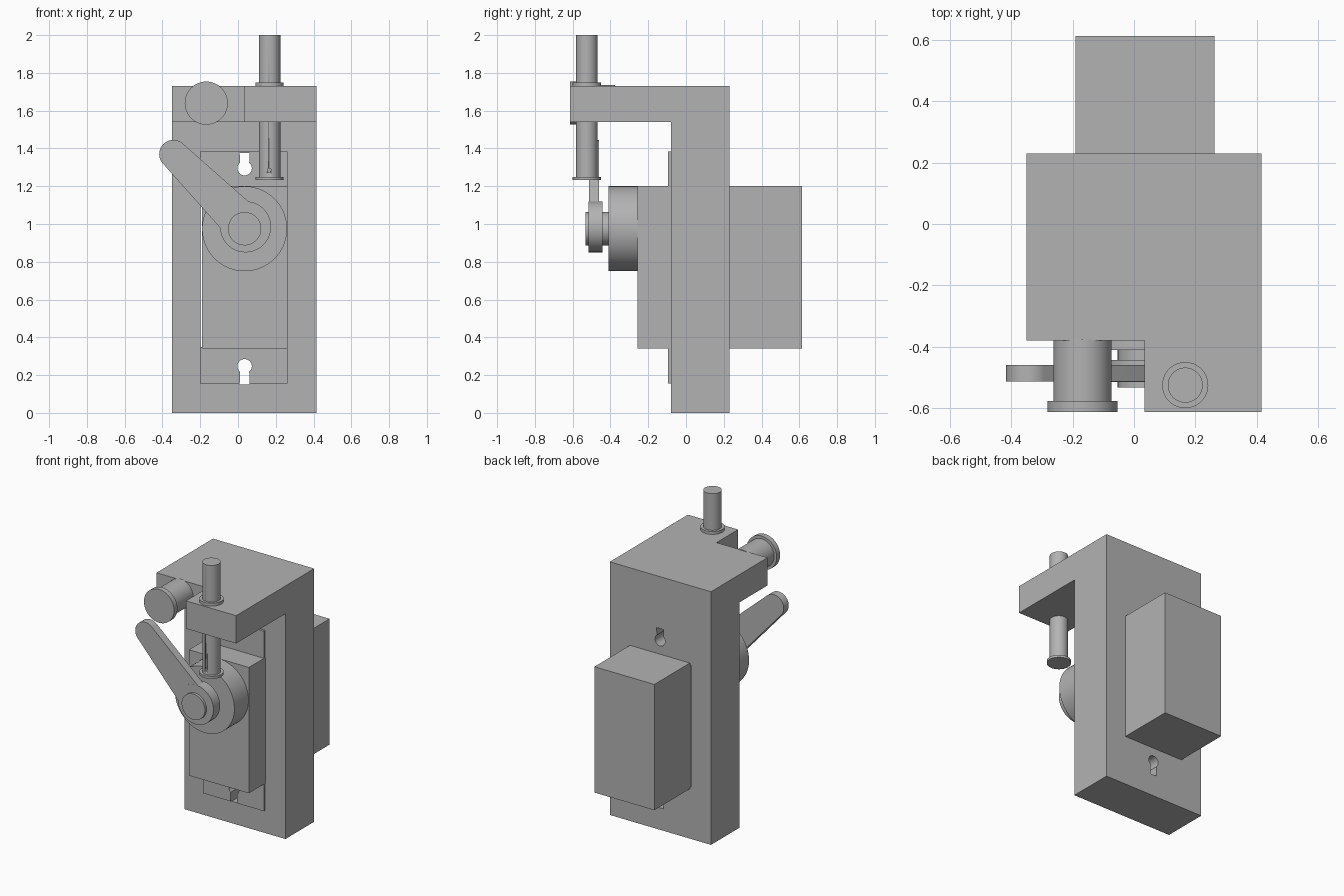
import bpy, bmesh, math
from mathutils import Vector

default = bpy.data.objects.get("Cube")
if default:
    bpy.data.objects.remove(default, do_unlink=True)

grey = bpy.data.materials.new("plain grey")
grey.use_nodes = True
tone = (0.45, 0.45, 0.45, 1)
grey.diffuse_color = tone
grey.node_tree.nodes["Principled BSDF"].inputs["Base Color"].default_value = tone

AXIS_X = 0.035      # shared centre line of box, drum and keyholes
DRUM_Z = 0.975


def prism(name, outline, offset, smooth=False):
    """Extrude a closed outline of 3D points along an offset."""
    bm = bmesh.new()
    face = bm.faces.new([bm.verts.new(p) for p in outline])
    grown = bmesh.ops.extrude_face_region(bm, geom=[face])["geom"]
    moved = [v for v in grown if isinstance(v, bmesh.types.BMVert)]
    bmesh.ops.translate(bm, verts=moved, vec=Vector(offset))
    bmesh.ops.recalc_face_normals(bm, faces=bm.faces)
    mesh = bpy.data.meshes.new(name)
    bm.to_mesh(mesh)
    bm.free()
    obj = bpy.data.objects.new(name, mesh)
    bpy.context.collection.objects.link(obj)
    mesh.materials.append(grey)
    if smooth:
        bpy.ops.object.select_all(action="DESELECT")
        bpy.context.view_layer.objects.active = obj
        obj.select_set(True)
        bpy.ops.object.shade_smooth_by_angle(angle=math.radians(30))
    return obj


def box(name, x0, x1, y0, y1, z0, z1):
    return prism(name, [(x0, y0, z0), (x1, y0, z0), (x1, y0, z1), (x0, y0, z1)],
                 (0, y1 - y0, 0))


def arc(cx, cz, r, start, end, steps=32):
    """Points of an arc in the front plane, angles in degrees."""
    angles = [math.radians(start + (end - start) * i / steps) for i in range(steps + 1)]
    return [(cx + r * math.cos(a), cz + r * math.sin(a)) for a in angles]


def front_prism(name, points, y0, y1, smooth=True):
    return prism(name, [(x, y0, z) for x, z in points], (0, y1 - y0, 0), smooth)


def disc_y(name, cx, cz, r, y0, y1):
    return front_prism(name, arc(cx, cz, r, 0, 360, 64)[:-1], y0, y1)


def disc_z(name, cx, cy, r, z0, z1):
    ring = arc(cx, cy, r, 0, 360, 64)[:-1]
    return prism(name, [(x, y, z0) for x, y in ring], (0, 0, z1 - z0), True)


def cut(target, cutter):
    mod = target.modifiers.new("cut", "BOOLEAN")
    mod.operation = "DIFFERENCE"
    mod.solver = "EXACT"
    mod.object = cutter
    cutter.hide_render = True
    cutter.hide_set(True)
    cutter.display_type = "WIRE"


# Upright body with overhanging top, notched on one side
profile = [(-0.08, 0), (0.23, 0), (0.23, 1.73), (-0.613, 1.73), (-0.613, 1.54), (-0.08, 1.54)]
body = prism("body", [(-0.35, y, z) for y, z in profile], (0.765, 0, 0))
cut(body, box("notch_cutter", -0.5, AXIS_X, -0.8, -0.38, 1.4, 1.9))

# Thin face plate
plate = box("face_plate", -0.2, 0.262, -0.095, -0.08, 0.155, 1.385)

# Keyhole openings and the narrow side gap, cut through body and plate
for label, cz, side, slot_end in (("upper", 1.295, 1, 1.375), ("lower", 0.247, -1, 0.15)):
    half = 0.026
    shape = arc(AXIS_X, cz, 0.038, side * 130, side * 410)
    shape += [(AXIS_X + half, slot_end), (AXIS_X - half, slot_end)]
    hole = front_prism(label + "_keyhole_cutter", shape, -0.3, 0.4, False)
    cut(body, hole)
    cut(plate, hole)
gap = box("gap_cutter", -0.198, -0.18, -0.3, 0.4, 0.35, 1.19)
cut(body, gap)
cut(plate, gap)

# Lock case passing through the body
box("lock_case", -0.19, 0.263, -0.258, 0.613, 0.34, 1.2)

# Drum, shaft and lever
disc_y("drum", AXIS_X, DRUM_Z, 0.225, -0.41, -0.258)
disc_y("shaft", AXIS_X, DRUM_Z, 0.088, -0.45, -0.405)
disc_y("lever_hub", 0.04, 0.985, 0.135, -0.515, -0.443)
disc_y("shaft_cap", AXIS_X, DRUM_Z, 0.088, -0.533, -0.51)
arm = arc(-0.342, 1.37, 0.075, 48, 226) + [(-0.095, 0.98), (0.04, 0.97), (0.06, 1.115)]
front_prism("lever_arm", arm, -0.514, -0.46)

# Vertical pin with collars and a small cross hole
pin = disc_z("pin", 0.167, -0.525, 0.057, 1.24, 2.0)
cut(pin, disc_y("pin_hole_cutter", 0.165, 1.285, 0.01, -0.7, -0.55))
disc_z("upper_collar", 0.167, -0.525, 0.075, 1.73, 1.75)
disc_z("lower_collar", 0.167, -0.525, 0.075, 1.233, 1.25)

# Round side knob
disc_y("knob_stem", -0.168, 1.64, 0.095, -0.58, -0.375)
disc_y("knob_head", -0.168, 1.64, 0.114, -0.613, -0.577)
